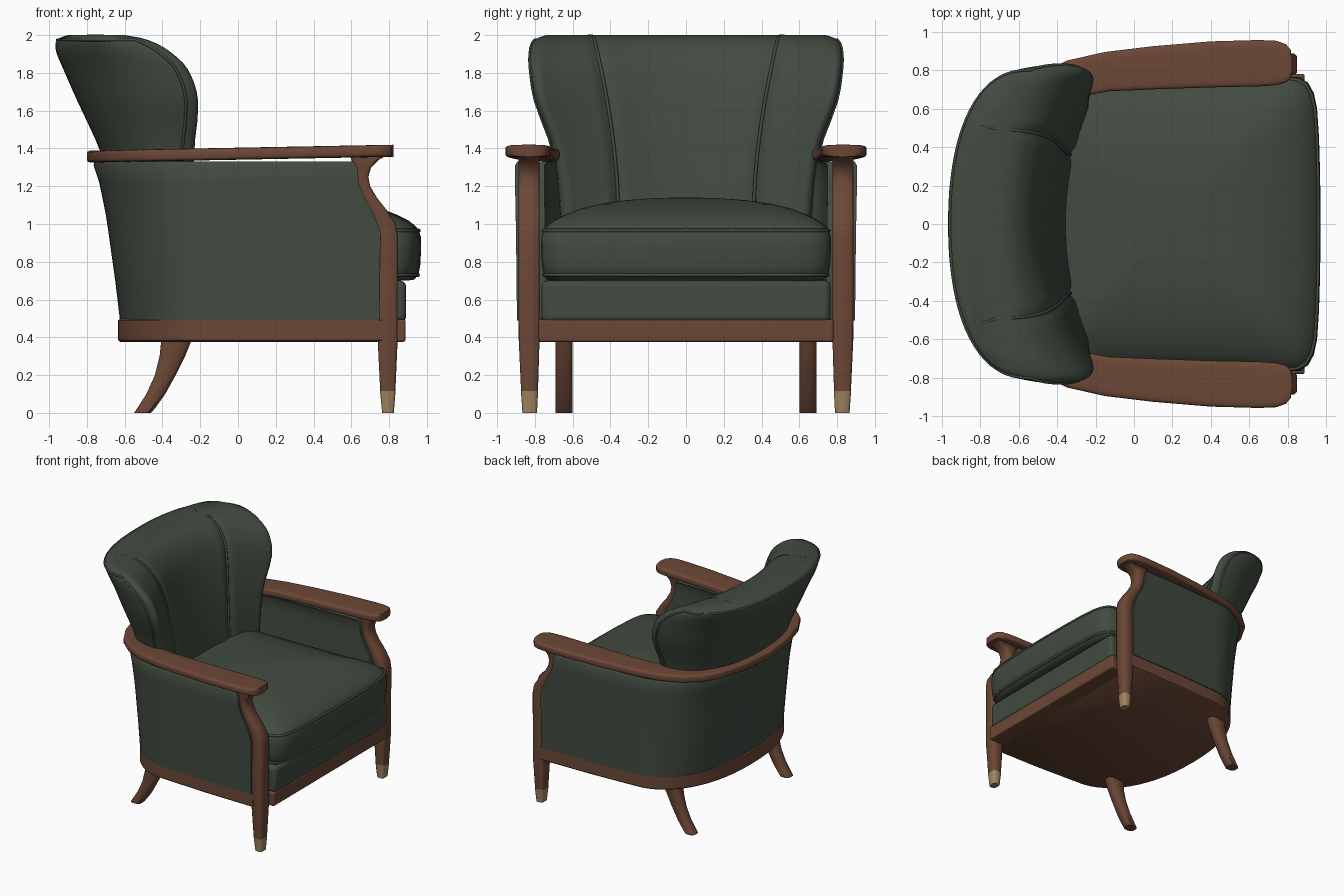
import bpy, bmesh, math

if "Cube" in bpy.data.objects:
    bpy.data.objects.remove(bpy.data.objects["Cube"])


def material(name, rgb):
    m = bpy.data.materials.new(name)
    m.diffuse_color = (*rgb, 1)
    m.use_nodes = True
    m.node_tree.nodes["Principled BSDF"].inputs["Base Color"].default_value = m.diffuse_color
    return m


GREEN = material("dark green fabric", (0.054, 0.070, 0.052))
WOOD = material("brown wood", (0.150, 0.064, 0.037))
TAN = material("pale brass", (0.35, 0.24, 0.115))


def loft(name, rings, mat, angle=40):
    """Skin closed rings of equal length and cap both ends."""
    bm = bmesh.new()
    vs = [[bm.verts.new(p) for p in r] for r in rings]
    n = len(rings[0])
    for a, b in zip(vs, vs[1:]):
        for i in range(n):
            j = (i + 1) % n
            bm.faces.new((a[i], a[j], b[j], b[i]))
    bm.faces.new(vs[0][::-1])
    bm.faces.new(vs[-1])
    bmesh.ops.recalc_face_normals(bm, faces=bm.faces)
    me = bpy.data.meshes.new(name)
    bm.to_mesh(me)
    bm.free()
    me.materials.append(mat)
    ob = bpy.data.objects.new(name, me)
    bpy.context.collection.objects.link(ob)
    bpy.ops.object.select_all(action='DESELECT')
    ob.select_set(True)
    bpy.context.view_layer.objects.active = ob
    bpy.ops.object.shade_smooth_by_angle(angle=math.radians(angle))
    return ob


def piping(name, pts, radius=0.009, cyclic=False):
    cu = bpy.data.curves.new(name, 'CURVE')
    cu.dimensions = '3D'
    cu.bevel_depth = radius
    cu.bevel_resolution = 2
    sp = cu.splines.new('POLY')
    sp.points.add(len(pts) - 1)
    for q, p in zip(sp.points, pts):
        q.co = (*p, 1)
    sp.use_cyclic_u = cyclic
    cu.materials.append(GREEN)
    bpy.context.collection.objects.link(bpy.data.objects.new(name, cu))


def interp(keys, t):
    """Smooth interpolation of (t, v1, v2...) rows."""
    n = len(keys)
    i = max(k for k in range(n - 1) if keys[k][0] <= t or k == 0)
    a, b = keys[i], keys[i + 1]
    p, q = keys[max(i - 1, 0)], keys[min(i + 2, n - 1)]
    h = b[0] - a[0]
    s = (t - a[0]) / h
    out = []
    for c in range(1, len(a)):
        ma = (b[c] - p[c]) / (b[0] - p[0]) * h
        mb = (q[c] - a[c]) / (q[0] - a[0]) * h
        out.append((2*s**3 - 3*s*s + 1)*a[c] + (s**3 - 2*s*s + s)*ma
                   + (3*s*s - 2*s**3)*b[c] + (s**3 - s*s)*mb)
    return out


def arc(xe, xb, w, p, n=28):
    """Rounded back curve in plan from (xe, -w) through (xb, 0) to (xe, w)."""
    pts = []
    for i in range(n + 1):
        a = math.pi * (i / n - 0.5)
        c, s = max(math.cos(a), 0), math.sin(a)
        pts.append((xe - (xe - xb) * c**p, math.copysign(w * abs(s)**p, s)))
    return pts


def u_shape(xf, xb, w):
    side = [(xf, w), (0.3, w - 0.006)]
    return ([(x, -y) for x, y in side] + arc(-0.10, xb, w - 0.026, 0.9) + side[::-1])


# base rail with closed underside
rings = []
for z, d in ((0.376, 0.012), (0.386, 0), (0.49, 0), (0.50, 0.012)):
    rings.append([(x, y, z) for x, y in u_shape(0.765 - d, -0.635 + d, 0.888 - d)])
loft("base_rail", rings, WOOD)


def box(name, x0, x1, w, z0, z1, r, mat):
    rings = []
    for z in (z0, z1):
        rings.append([(x0, -w, z), (x1, -w, z), (x1, w, z), (x0, w, z)])
    ob = loft(name, rings, mat)
    b = ob.modifiers.new("round", 'BEVEL')
    b.width = r
    b.segments = 3


box("front_rail", 0.70, 0.887, 0.78, 0.376, 0.495, 0.012, WOOD)
box("seat_front", -0.20, 0.89, 0.765, 0.48, 0.70, 0.03, GREEN)

# upholstered side and back shell: z, front x, back x, half width
SHELL = [(0.49, 0.75, -0.625, 0.895), (0.7, 0.75, -0.65, 0.897), (0.95, 0.755, -0.685, 0.90),
         (1.05, 0.72, -0.70, 0.902), (1.15, 0.665, -0.72, 0.904), (1.22, 0.64, -0.735, 0.905),
         (1.31, 0.63, -0.765, 0.905), (1.33, 0.61, -0.76, 0.893)]
rings = []
for z, xf, xb, w in SHELL:
    inner = u_shape(xf, xb + 0.16, w - 0.155)[::-1]
    rings.append([(x, y, z) for x, y in u_shape(xf, xb, w) + inner])
loft("side_and_back_shell", rings, GREEN)

# arm rail sweeping round the back: outer x, y, inner x, y
half = [(0.822, 0.86, 0.822, 0.80), (0.815, 0.905, 0.815, 0.758), (0.79, 0.935, 0.79, 0.735),
        (0.74, 0.953, 0.74, 0.722), (0.65, 0.957, 0.65, 0.715), (0.4, 0.95, 0.4, 0.71),
        (0.1, 0.925, 0.1, 0.70), (-0.15, 0.895, -0.13, 0.69), (-0.35, 0.85, -0.29, 0.66),
        (-0.50, 0.775, -0.41, 0.60), (-0.62, 0.67, -0.51, 0.51), (-0.70, 0.53, -0.58, 0.40),
        (-0.765, 0.30, -0.635, 0.23)]
path = half + [(-0.80, 0, -0.66, 0)] + [(a, -b, c, -d) for a, b, c, d in half[::-1]]
rings = []
for ox, oy, ix, iy in path:
    ring = []
    for k in range(20):
        a = math.tau * (k + 0.5) / 20
        u = math.copysign(abs(math.cos(a))**0.3, math.cos(a)) * 0.5 + 0.5
        v = math.copysign(abs(math.sin(a))**0.4, math.sin(a)) * 0.032
        x, y = ix + (ox - ix) * u, iy + (oy - iy) * u
        ring.append((x, y, 1.357 + (x + 0.8) * 0.019 + v))
    rings.append(ring)
loft("arm_rail", rings, WOOD)


def post(name, rows, mat, c=0.012):
    """Chamfered post from rows of z, x0, x1, y0, y1."""
    rings = []
    for z, x0, x1, y0, y1 in rows:
        rings.append([(x0 + c, y0, z), (x1 - c, y0, z), (x1, y0 + c, z), (x1, y1 - c, z),
                      (x1 - c, y1, z), (x0 + c, y1, z), (x0, y1 - c, z), (x0, y0 + c, z)])
    loft(name, rings, mat, 50)


# legs, front ones rising into the arm supports: z, back x, front x
FRONT = [(0.11, 0.753, 0.833), (0.38, 0.74, 0.845), (0.6, 0.742, 0.845), (0.93, 0.748, 0.847),
         (1.0, 0.73, 0.835), (1.07, 0.69, 0.79), (1.14, 0.65, 0.735), (1.2, 0.63, 0.70),
         (1.25, 0.622, 0.69), (1.30, 0.612, 0.705), (1.34, 0.60, 0.745), (1.37, 0.59, 0.80)]
BACK = [(0, -0.55, -0.46), (0.03, -0.53, -0.435), (0.1, -0.485, -0.385), (0.2, -0.44, -0.33),
        (0.3, -0.415, -0.28), (0.40, -0.405, -0.24)]
for side, s in (("right", -1), ("left", 1)):
    def span(a, b):
        return (a, b) if s > 0 else (-b, -a)
    rows = [(z, a, b, *span(0.787 - 0.012 * min(z / 0.4, 1), 0.868 + 0.018 * min(z / 0.4, 1)))
            for z, a, b in FRONT]
    post("front_leg_" + side, rows, WOOD)
    y = span(0.789, 0.866)
    post("foot_cap_" + side, [(0, 0.763, 0.825, *y), (0.115, 0.752, 0.834, *span(0.783, 0.874))], TAN)
    post("back_leg_" + side, [(z, a, b, *span(0.60, 0.69)) for z, a, b in BACK], WOOD, 0.02)

# seat cushion: plan outline scaled ring by ring up to a crowned top
edge = [(0.97, 0), (0.968, 0.25), (0.962, 0.45), (0.952, 0.6), (0.935, 0.68), (0.905, 0.735),
        (0.86, 0.762), (0.80, 0.768), (0.7, 0.76), (0.5, 0.745), (0.1, 0.74), (-0.3, 0.735),
        (-0.45, 0.72), (-0.5, 0.65), (-0.5, 0.3)]
plan = edge + [(-0.5, 0)] + [(x, -y) for x, y in edge[:0:-1]]


def cushion_ring(z, s):
    return [(0.2 + (x - 0.2) * s, y * s, z) for x, y in plan]


levels = [(0.70, 0.90), (0.705, 0.95), (0.73, 0.98), (0.78, 0.993), (0.87, 1.0), (0.93, 0.998),
          (0.965, 0.985), (0.99, 0.96), (1.02, 0.91), (1.05, 0.83), (1.08, 0.73), (1.105, 0.6),
          (1.125, 0.43), (1.137, 0.22), (1.14, 0.06)]
loft("seat_cushion", [cushion_ring(*l) for l in levels], GREEN, 60)
piping("cushion_piping_top", cushion_ring(0.965, 0.984), 0.01, True)
piping("cushion_piping_bottom", cushion_ring(0.73, 0.978), 0.01, True)

# curved winged back: z, back x, centre front x, wing front x, half width
BACKREST = [(0.85, -0.58, -0.34, -0.215, 0.66), (1.1, -0.63, -0.36, -0.21, 0.67),
            (1.4, -0.735, -0.40, -0.205, 0.708), (1.65, -0.85, -0.45, -0.185, 0.797),
            (1.82, -0.925, -0.50, -0.24, 0.825), (1.91, -0.962, -0.55, -0.33, 0.826),
            (1.96, -0.965, -0.60, -0.415, 0.812), (1.985, -0.945, -0.64, -0.49, 0.785),
            (2.0, -0.90, -0.70, -0.58, 0.74)]


def seam_y(z):
    return 0.36 + 0.13 * max((z - 1.1) / 0.9, 0)**1.7


def front_x(y, z):
    xb, xc, xw, w = interp(BACKREST, z)
    return xc + (xw - xc) * (abs(y) / w)**2


def back_outer(z):
    xb, xc, xw, w = interp(BACKREST, z)
    return arc(xw - 0.09, xb, w, 0.87, 36)


def back_ring(z):
    xb, xc, xw, w = interp(BACKREST, z)
    m, s = w - 0.065, seam_y(z)
    corner = [(xw - 0.055, w - 0.006), (xw - 0.034, w - 0.02), (xw - 0.026, w - 0.04)]
    pts = back_outer(z) + corner
    # front face sampled so that a column of vertices follows each seam
    ys = [m + (s - m) * i / 20 for i in range(20)]
    ys += [s * (1 - i / 20) for i in range(21)]
    ys += [-y for y in ys[-2::-1]]
    for y in ys:
        groove = 0.022 * math.exp(-((abs(y) - s) / 0.028)**2)
        pts.append((front_x(y, z) - groove, y))
    pts += [(x, -y) for x, y in corner[::-1]]
    return [(x, y, z) for x, y in pts]


zs = [0.85 + 0.1 * i for i in range(9)] + [1.7 + 0.03 * i for i in range(8)]
zs += [1.93, 1.945, 1.96, 1.973, 1.985, 1.993, 2.0]
loft("winged_back", [back_ring(z) for z in zs], GREEN, 60)

# piping on the back: wing edges joined along the rear top, and two seams over the top
up = [(*back_outer(z)[0], z) for z in zs if z < 1.97]
top = [(x, y, 1.975) for x, y in back_outer(1.975)]
piping("wing_piping", up + top + [(x, -y, z) for x, y, z in up[::-1]], 0.008)
for side, s in (("right", -1), ("left", 1)):
    seam = [(front_x(seam_y(z), z) - 0.016, s * seam_y(z), z - 0.006) for z in zs if 1 < z < 1.995]
    piping("back_seam_" + side, seam + [(-0.725, s * 0.495, 1.994), (-0.80, s * 0.52, 1.993)])
